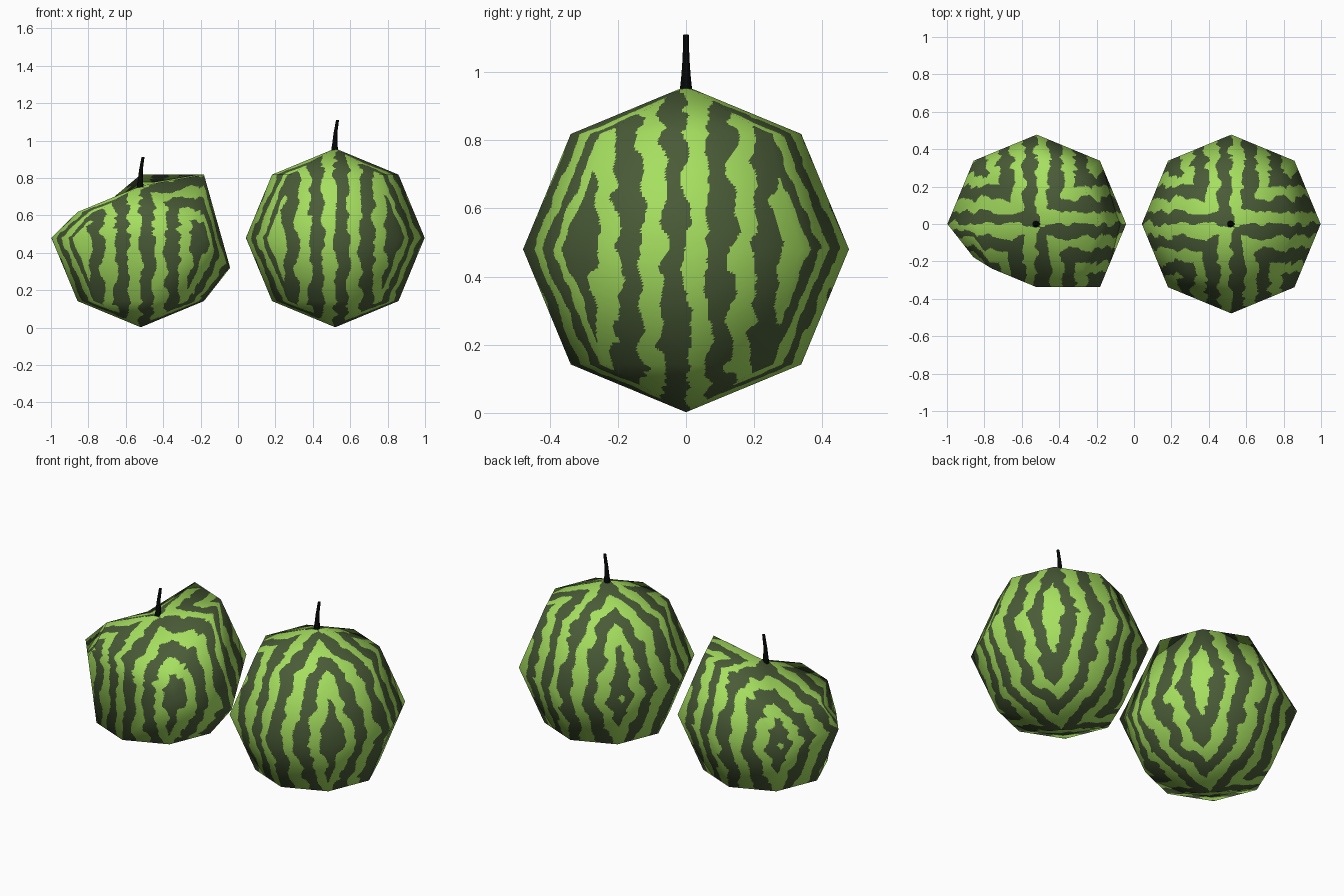
import bpy, bmesh, math
from mathutils import Vector, noise

if "Cube" in bpy.data.objects:
    bpy.data.objects.remove(bpy.data.objects["Cube"])

R = 0.478          # melon radius
STEPS = 42         # cells along each facet edge, fine enough for stripe borders
PERIOD = 0.134     # stripe spacing


def material(name, rgb):
    m = bpy.data.materials.new(name)
    m.diffuse_color = (*rgb, 1)
    m.use_nodes = True
    m.node_tree.nodes["Principled BSDF"].inputs["Base Color"].default_value = m.diffuse_color
    return m


light = material("light_green_rind", (0.38, 0.74, 0.115))
dark = material("dark_green_rind", (0.068, 0.105, 0.038))
black = material("dark_stem", (0.0015, 0.002, 0.002))


def is_light(p):
    # Wavy stripes run up each side and meet in arches on the diagonals
    q = p + 0.034 * noise.noise_vector(p * 11) + 0.012 * noise.noise_vector(p * 30)
    f = math.copysign(min(abs(q.x), abs(q.y)), q.x * q.y)
    return math.sin(2 * math.pi * f / PERIOD) > 0.05


def dent(p):
    # Sunken crown and pressed-in front left of the misshapen melon
    u, out = p / R, p.copy()
    if u.z > 0.6 and u.x + u.y < 0.1:
        out.z -= 0.2
    elif abs(u.z) < 0.1 and u.y < -0.5 and u.x < 0.1:
        out.y += 0.16
    elif u.x > 0.9:
        out.z -= 0.16
    return out


def melon(name, centre, dented):
    # Coarse eight-sided ball gives the facets
    bm = bmesh.new()
    bmesh.ops.create_uvsphere(bm, u_segments=8, v_segments=4, radius=R)
    bmesh.ops.triangulate(bm, faces=bm.faces[:])
    rest = {v: v.co.copy() for v in bm.verts}
    if dented:
        for v in bm.verts:
            v.co = dent(v.co)
    bm.normal_update()

    # Split every facet into small flat cells coloured by the stripe rule
    verts, rests, normals, faces, index = [], [], [], [], {}
    for face in bm.faces:
        a, b, c = face.verts

        def point(i, j):
            s, t = i / STEPS, j / STEPS
            w = 1 - s - t
            r = rest[a] * w + rest[b] * s + rest[c] * t
            key = tuple(round(k * 20000) for k in r)
            if key not in index:
                index[key] = len(verts)
                verts.append(a.co * w + b.co * s + c.co * t + centre)
                rests.append(r)
                normals.append((a.normal * w + b.normal * s + c.normal * t).normalized())
            return index[key]

        for i in range(STEPS):
            for j in range(STEPS - i):
                faces.append((point(i, j), point(i + 1, j), point(i, j + 1)))
                if i + j < STEPS - 1:
                    faces.append((point(i + 1, j), point(i + 1, j + 1), point(i, j + 1)))
    bm.free()

    me = bpy.data.meshes.new(name)
    me.from_pydata(verts, [], faces)
    me.materials.append(dark)
    me.materials.append(light)
    for poly, f in zip(me.polygons, faces):
        poly.use_smooth = True
        poly.material_index = int(is_light((rests[f[0]] + rests[f[1]] + rests[f[2]]) / 3))
    me.normals_split_custom_set_from_vertices(normals)
    bpy.context.collection.objects.link(bpy.data.objects.new(name, me))


def stem(name, x, z):
    # Tapered, slightly bent stalk: (x offset, height, radius)
    rings = [(-0.002, -0.015, 0.019), (0, 0.03, 0.014), (0.003, 0.085, 0.010), (0.014, 0.155, 0.008)]
    bm = bmesh.new()
    loops = []
    for dx, h, r in rings:
        loops.append([bm.verts.new((x + dx + r * math.cos(k * math.pi / 4),
                                    r * math.sin(k * math.pi / 4), z + h)) for k in range(8)])
    for lo, hi in zip(loops, loops[1:]):
        for k in range(8):
            n = (k + 1) % 8
            bm.faces.new((lo[k], lo[n], hi[n], hi[k])).smooth = True
    bm.faces.new(loops[0][::-1])
    bm.faces.new(loops[-1])
    me = bpy.data.meshes.new(name)
    bm.to_mesh(me)
    bm.free()
    me.materials.append(black)
    bpy.context.collection.objects.link(bpy.data.objects.new(name, me))


melon("round_melon", Vector((0.52, 0, 0.48)), False)
stem("round_melon_stem", 0.518, 0.955)
melon("dented_melon", Vector((-0.52, 0, 0.48)), True)
stem("dented_melon_stem", -0.522, 0.757)
